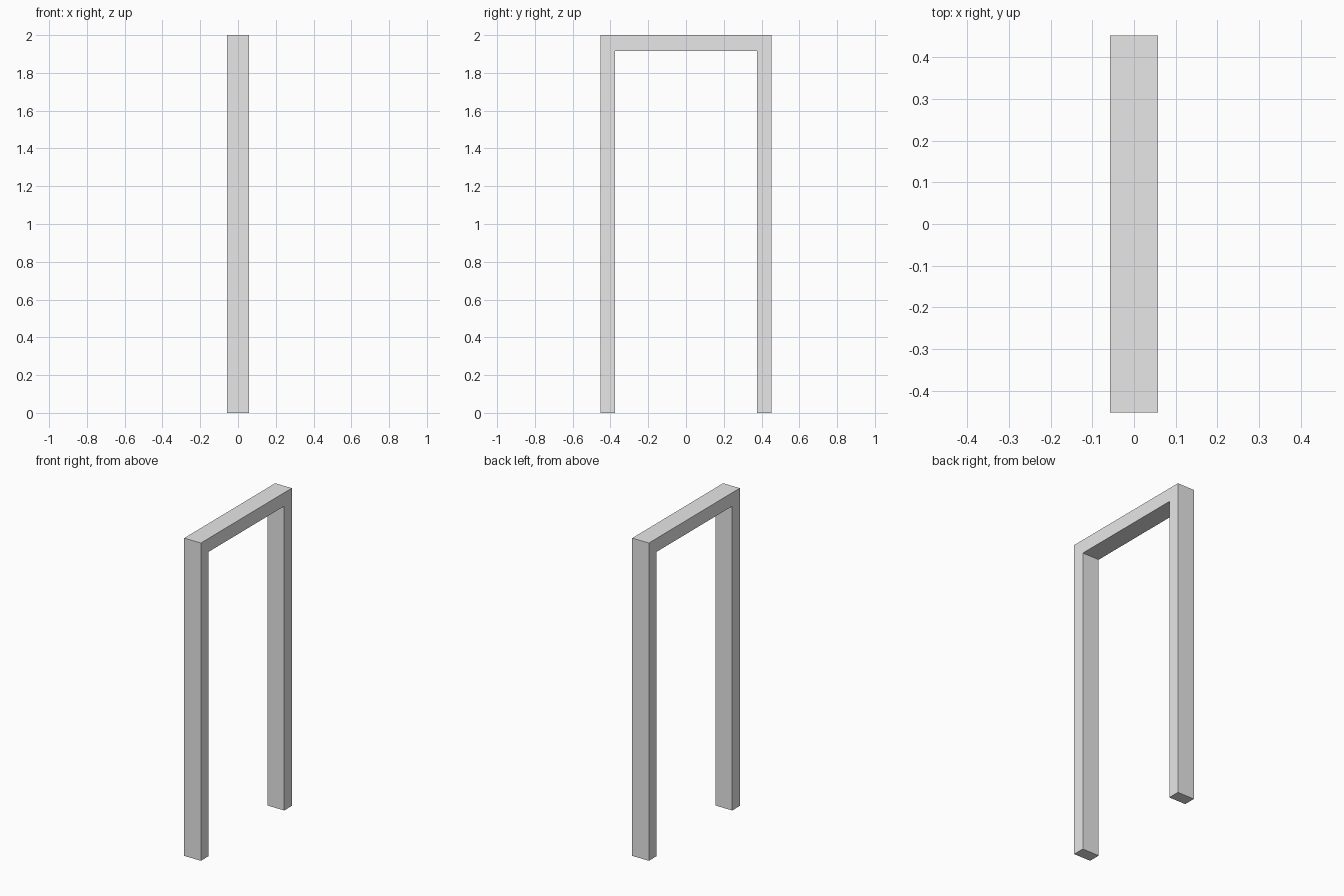
import bpy
import bmesh

default = bpy.data.objects.get("Cube")
if default:
    bpy.data.objects.remove(default, do_unlink=True)

DEPTH = 0.116
HALF_WIDTH = 0.452
HEIGHT = 2.0
JAMB = 0.075
HEADER = 0.085

# Light grey paint
grey = bpy.data.materials.new("light grey")
grey.use_nodes = True
colour = (0.8, 0.8, 0.8, 1.0)
grey.diffuse_color = colour
grey.node_tree.nodes["Principled BSDF"].inputs["Base Color"].default_value = colour

# Outline of the frame: half profile, then mirrored across y = 0
inner = HALF_WIDTH - JAMB
half = [(inner, HEIGHT - HEADER), (inner, 0), (HALF_WIDTH, 0), (HALF_WIDTH, HEIGHT)]
outline = half + [(-y, z) for y, z in reversed(half)]

# Extrude the outline through the depth of the frame
bm = bmesh.new()
face = bm.faces.new([bm.verts.new((-DEPTH / 2, y, z)) for y, z in outline])
extruded = bmesh.ops.extrude_face_region(bm, geom=[face], use_keep_orig=True)
moved = [v for v in extruded["geom"] if isinstance(v, bmesh.types.BMVert)]
bmesh.ops.translate(bm, verts=moved, vec=(DEPTH, 0, 0))
bmesh.ops.recalc_face_normals(bm, faces=bm.faces)

mesh = bpy.data.meshes.new("door_frame")
bm.to_mesh(mesh)
bm.free()
mesh.materials.append(grey)
frame = bpy.data.objects.new("door_frame", mesh)
bpy.context.collection.objects.link(frame)
